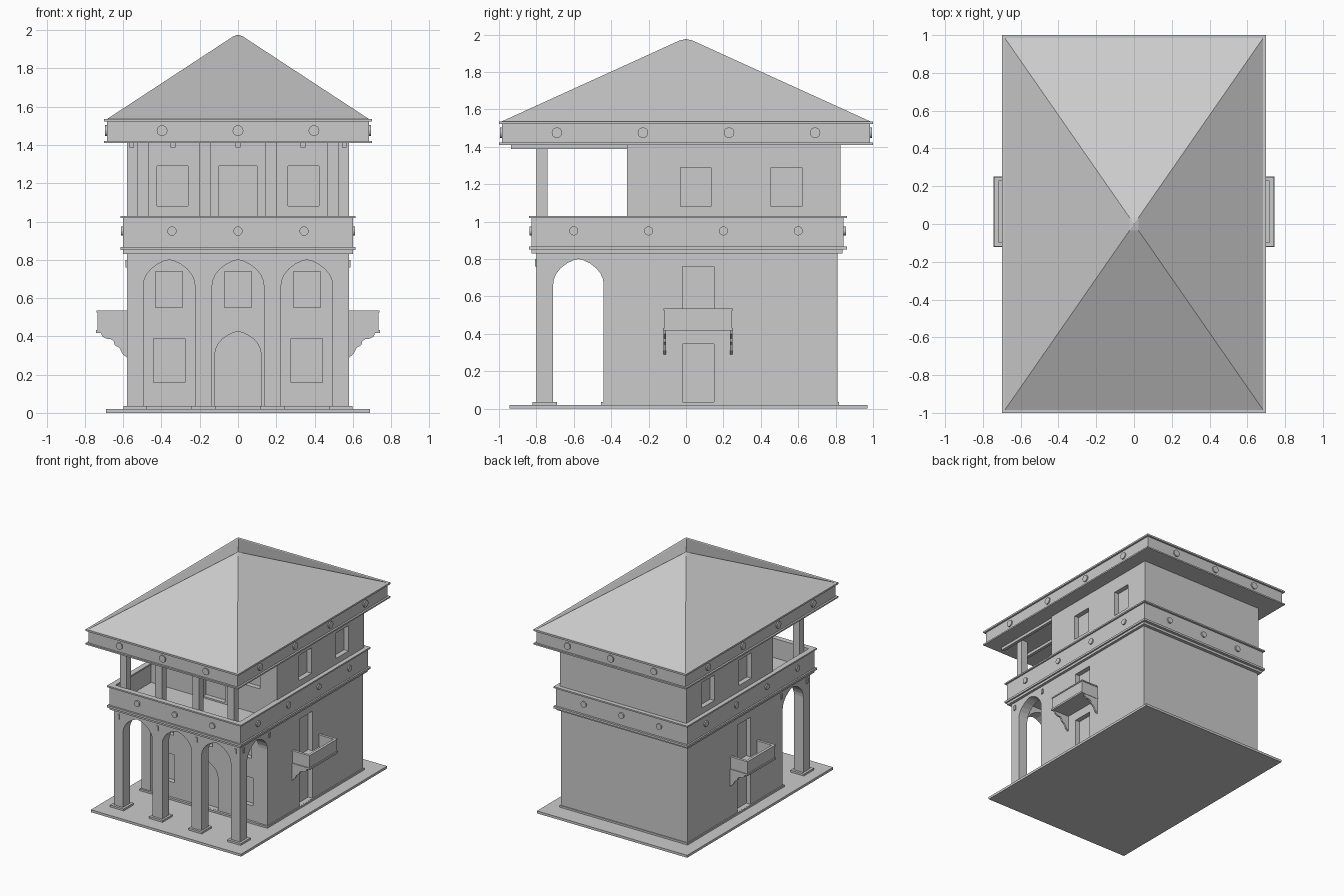
import bpy, bmesh
from mathutils import Vector, Matrix
from math import radians

if "Cube" in bpy.data.objects:
    bpy.data.objects.remove(bpy.data.objects["Cube"])


def finish(name, bm):
    bmesh.ops.recalc_face_normals(bm, faces=bm.faces)
    me = bpy.data.meshes.new(name)
    bm.to_mesh(me)
    bm.free()
    ob = bpy.data.objects.new(name, me)
    bpy.context.collection.objects.link(ob)
    return ob


def boxes(name, *bounds):
    """One object from boxes given as x0, x1, y0, y1, z0, z1."""
    bm = bmesh.new()
    for x0, x1, y0, y1, z0, z1 in bounds:
        m = Matrix.Translation(((x0 + x1) / 2, (y0 + y1) / 2, (z0 + z1) / 2))
        m = m @ Matrix.Diagonal((x1 - x0, y1 - y0, z1 - z0, 1))
        bmesh.ops.create_cube(bm, size=1, matrix=m)
    return finish(name, bm)


def prism(name, pts, axis, a, b):
    """Extrude a (u, z) outline along x or y from a to b."""
    bm = bmesh.new()
    vs = [bm.verts.new((a, u, z) if axis == 'x' else (u, a, z)) for u, z in pts]
    f = bm.faces.new(vs)
    ext = bmesh.ops.extrude_face_region(bm, geom=[f])
    d = Vector((b - a, 0, 0)) if axis == 'x' else Vector((0, b - a, 0))
    bmesh.ops.translate(bm, vec=d, verts=[v for v in ext['geom'] if isinstance(v, bmesh.types.BMVert)])
    return finish(name, bm)


def ring(name, hx, y0, y1, t, z0, z1):
    """Rectangular hollow frame of wall thickness t."""
    bm = bmesh.new()
    loops = []
    for z in (z0, z1):
        for i in (0, t):
            loops.append([bm.verts.new((x, y, z)) for x, y in
                          ((-hx + i, y0 + i), (hx - i, y0 + i), (hx - i, y1 - i), (-hx + i, y1 - i))])
    for p, q in ((0, 1), (1, 3), (3, 2), (2, 0)):
        for k in range(4):
            n = (k + 1) % 4
            bm.faces.new((loops[p][k], loops[p][n], loops[q][n], loops[q][k]))
    return finish(name, bm)


def arch(c, hw, z0, spring, rise):
    """Pointed arch outline, left foot to right foot."""
    half = ((1, 0), (.97, .2), (.87, .43), (.7, .64), (.45, .83), (.2, .95), (0, 1))
    left = [(c - hw * u, spring + rise * v) for u, v in half]
    right = [(c + hw * u, spring + rise * v) for u, v in reversed(half[:-1])]
    return [(c - hw, z0)] + left + right + [(c + hw, z0)]


def cut(ob, cutter):
    m = ob.modifiers.new("recess", 'BOOLEAN')
    m.operation, m.solver, m.object = 'DIFFERENCE', 'EXACT', cutter
    bpy.context.view_layer.objects.active = ob
    bpy.ops.object.modifier_apply(modifier=m.name)
    bpy.data.objects.remove(cutter)


def discs(name, places, r, depth=.02):
    """Round bosses; each place is (axis, x, y, z)."""
    bm = bmesh.new()
    for axis, x, y, z in places:
        rot = Matrix.Rotation(radians(90), 4, 'Y' if axis == 'x' else 'X')
        bmesh.ops.create_cone(bm, cap_ends=True, segments=20, radius1=r, radius2=r, depth=depth,
                              matrix=Matrix.Translation((x, y, z)) @ rot)
    return finish(name, bm)


# ground slab and plinth
boxes("base_slab", (-.69, .69, -.945, .97, 0, .02))
boxes("plinth", (-.588, .588, -.455, .818, .02, .035))

# lower storey with recessed windows and doors
D = .04
lower = boxes("lower_storey", (-.58, .58, -.435, .81, .02, .84))
holes = [(-.07, .07, -.5, -.435 + D, .55, .74)]
for s in (-1, 1):
    holes.append((s * .36 - .082, s * .36 + .082, -.5, -.435 + D, .16, .39))
    holes.append((s * .36 - .07, s * .36 + .07, -.5, -.435 + D, .55, .74))
    xa, xb = sorted((s * (.58 - D), s * .7))
    holes.append((xa, xb, -.02, .15, .036, .345))
    holes.append((xa, xb, -.02, .15, .43, .76))
cut(lower, boxes("cutter", *holes))
cut(lower, prism("cutter", arch(0, .12, .036, .31, .115), 'y', -.5, -.435 + D))

# arcade: front wall with three arches, one arch on each side
outline = [(-.58, .83), (-.58, .02)]
for c in (-.36, 0, .36):
    outline += arch(c, .135, .02, .665, .135)
prism("arcade_front", outline + [(.58, .02), (.58, .83)], 'y', -.8, -.71)
side = [(-.71, .83)] + arch(-.575, .135, .02, .665, .135)[1:-1] + [(-.44, .02), (-.43, .02), (-.43, .83)]
for s in (-1, 1):
    prism("arcade_side", side, 'x', s * .495, s * .58)

# pillar feet
for x in (-.5375, -.18, .18, .5375):
    boxes("pillar_foot", (x - .062, x + .062, -.82, -.69, .02, .036))

# balcony floor, parapet band and its mouldings
boxes("floor_moulding", (-.602, .602, -.825, .837, .83, .85))
boxes("balcony_floor", (-.615, .615, -.84, .86, .85, .867))
ring("parapet", .602, -.825, .843, .025, .867, 1.018)
ring("parapet_cap", .615, -.84, .86, .045, 1.018, 1.03)

# upper storey with recessed windows and door
upper = boxes("upper_storey", (-.58, .58, -.315, .825, .86, 1.412))
holes = [(-.1, .1, -.4, -.315 + D, .88, 1.29)]
for s in (-1, 1):
    holes.append((s * .342 - .082, s * .342 + .082, -.4, -.315 + D, 1.08, 1.29))
    xa, xb = sorted((s * (.58 - D), s * .7))
    holes += [(xa, xb, y, y + .165, 1.08, 1.29) for y in (-.03, .455)]
cut(upper, boxes("cutter", *holes))

# balcony posts and ceiling beams
for x in (-.495, -.17, .17, .495):
    boxes("balcony_post", (x - .03, x + .03, -.8, -.74, .86, 1.412))
for x in (-.555, -.34, 0, .34, .555):
    boxes("ceiling_beam", (x - .0125, x + .0125, -.935, -.31, 1.387, 1.412))

# eaves
boxes("eaves_soffit", (-.7, .7, -1, 1, 1.41, 1.422))
boxes("eaves_fascia", (-.685, .685, -.985, .985, 1.422, 1.522))
boxes("eaves_cap", (-.7, .7, -1, 1, 1.522, 1.536))

# hipped roof with a softened peak
bm = bmesh.new()
levels = [[bm.verts.new((x * k, y * k * 1.44, z)) for x, y in
           ((-.685, -.685), (.685, -.685), (.685, .685), (-.685, .685))]
          for k, z in ((1, 1.535), (.035, 1.968))]
tip = bm.verts.new((0, 0, 1.976))
bm.faces.new(levels[0])
for k in range(4):
    n = (k + 1) % 4
    bm.faces.new((levels[0][k], levels[0][n], levels[1][n], levels[1][k]))
    bm.faces.new((levels[1][k], levels[1][n], tip))
finish("roof", bm)

# round bosses on parapet, fascia and pillar tops
band, fascia = [], []
for x in (-.345, 0, .345):
    band += [('y', x, -.827, .95), ('y', x, .845, .95)]
    fascia += [('y', x * 1.15, s * .985, 1.475) for s in (-1, 1)]
for s in (-1, 1):
    band += [('x', s * .602, y, .95) for y in (-.6, -.2, .2, .6)]
    fascia += [('x', s * .685, y, 1.475) for y in (-.69, -.23, .23, .69)]
discs("parapet_bosses", band, .024)
discs("fascia_bosses", fascia, .028)
boxes("pillar_lugs", *[(x - .01, x + .01, -.806, -.8, .76, .8) for x in (-.5375, -.18, .18, .5375)],
      *[(s * .583 - .005, s * .583 + .005, y - .01, y + .01, .76, .8) for s in (-1, 1) for y in (-.755, -.42)])

# small side balconies on scrolled brackets
bracket = [(.57, .417), (.715, .417), (.71, .4), (.69, .388), (.665, .385), (.65, .375), (.645, .355),
           (.62, .34), (.605, .31), (.58, .288), (.57, .288)]
for s in (-1, 1):
    def sx(a, b, *rest):
        return (*sorted((s * a, s * b)), *rest)
    boxes("side_balcony_floor", sx(.57, .743, -.122, .252, .417, .432))
    boxes("side_balcony_rail", sx(.722, .735, -.115, .245, .432, .525),
          sx(.57, .722, -.115, -.102, .432, .525), sx(.57, .722, .232, .245, .432, .525))
    boxes("side_balcony_cap", sx(.718, .74, -.12, .25, .525, .535),
          sx(.57, .718, -.12, -.098, .525, .535), sx(.57, .718, .228, .25, .525, .535))
    for y in (-.12, .235):
        prism("side_balcony_bracket", [(s * x, z) for x, z in bracket], 'y', y, y + .014)
